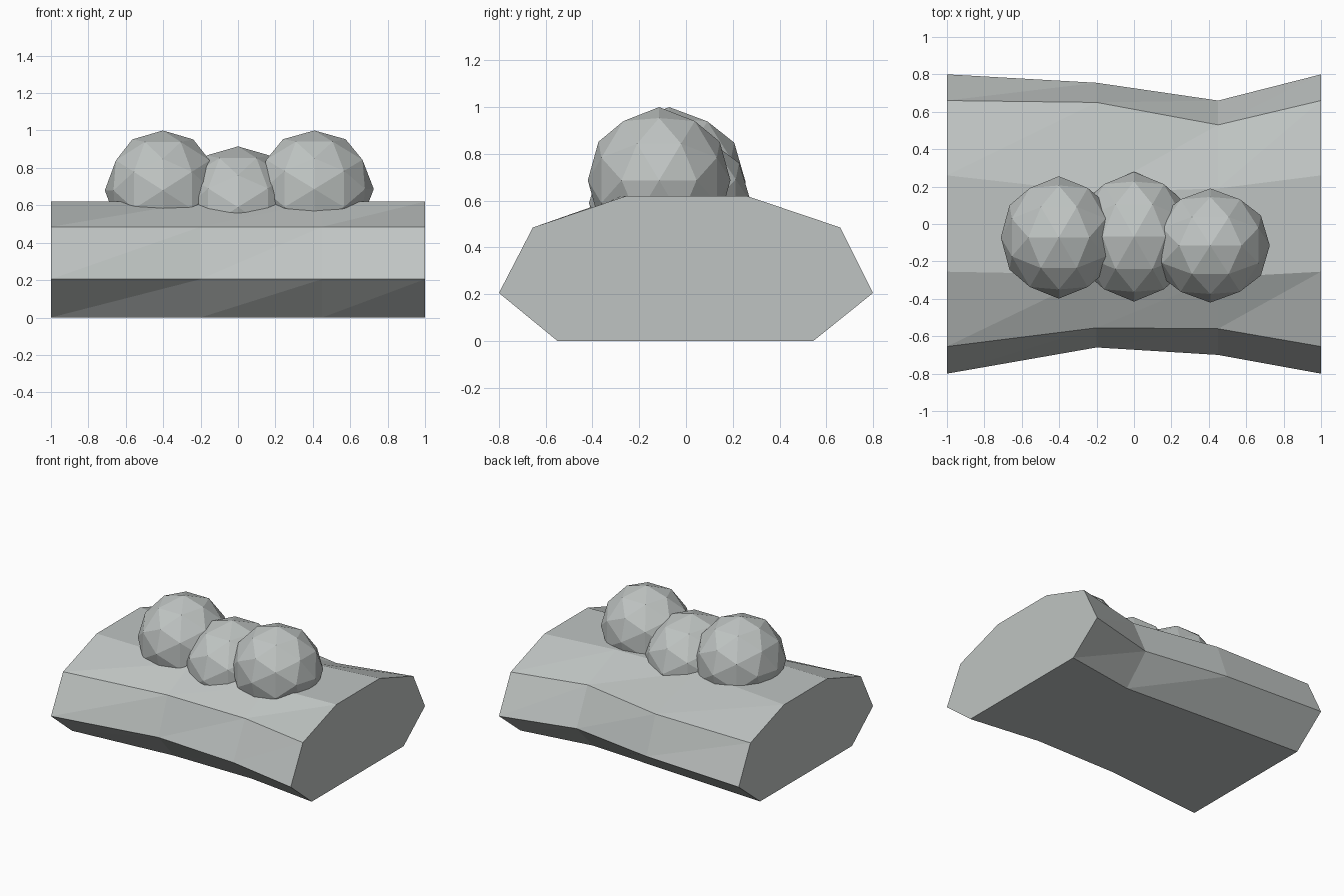
import bpy, bmesh, math
from mathutils import Matrix

if "Cube" in bpy.data.objects:
    bpy.data.objects.remove(bpy.data.objects["Cube"])

grey = bpy.data.materials.new("pale_grey")
grey.diffuse_color = (0.52, 0.55, 0.54, 1)
grey.use_nodes = True
grey.node_tree.nodes["Principled BSDF"].inputs["Base Color"].default_value = grey.diffuse_color


def finish(bm, name):
    bmesh.ops.recalc_face_normals(bm, faces=bm.faces)
    me = bpy.data.meshes.new(name)
    bm.to_mesh(me)
    bm.free()
    me.materials.append(grey)
    ob = bpy.data.objects.new(name, me)
    bpy.context.collection.objects.link(ob)


# Base block: eight-sided section, y values change at four stations along x.
# Order runs from front bottom, up over the top, to back bottom.
stations = [
    (-1.0, [-0.55, -0.80, -0.655, -0.255, 0.26, 0.66, 0.80, 0.545]),
    (-0.2, [-0.48, -0.66, -0.555, -0.27, 0.17, 0.65, 0.755, 0.50]),
    (0.45, [-0.48, -0.70, -0.56, -0.285, 0.19, 0.53, 0.66, 0.46]),
    (1.0, [-0.55, -0.80, -0.655, -0.255, 0.26, 0.66, 0.80, 0.545]),
]
heights = [0, 0.205, 0.485, 0.62, 0.62, 0.485, 0.205, 0]
bm = bmesh.new()
rings = [[bm.verts.new((x, y, z)) for y, z in zip(ys, heights)] for x, ys in stations]
for a, b in zip(rings, rings[1:]):
    for j in range(8):
        k = (j + 1) % 8
        bm.faces.new((a[j], b[j], b[k]))
        bm.faces.new((a[j], b[k], a[k]))
bm.faces.new(rings[0])
bm.faces.new(rings[-1])
finish(bm, "base_block")

# Three faceted balls along the top, turned so an edge midpoint faces up
balls = [
    ("left_ball", (-0.402, -0.072, 0.68), (0.31, 0.327, 0.32)),
    ("middle_ball", (0.0, -0.068, 0.59), (0.32, 0.347, 0.325)),
    ("right_ball", (0.408, -0.115, 0.687), (0.318, 0.305, 0.313)),
]
turn = Matrix.Rotation(-math.atan(0.618034), 4, 'Y')
for name, centre, size in balls:
    bm = bmesh.new()
    bmesh.ops.create_icosphere(bm, subdivisions=2, radius=1,
                               matrix=Matrix.Translation(centre) @ Matrix.Diagonal((*size, 1)) @ turn)
    finish(bm, name)
